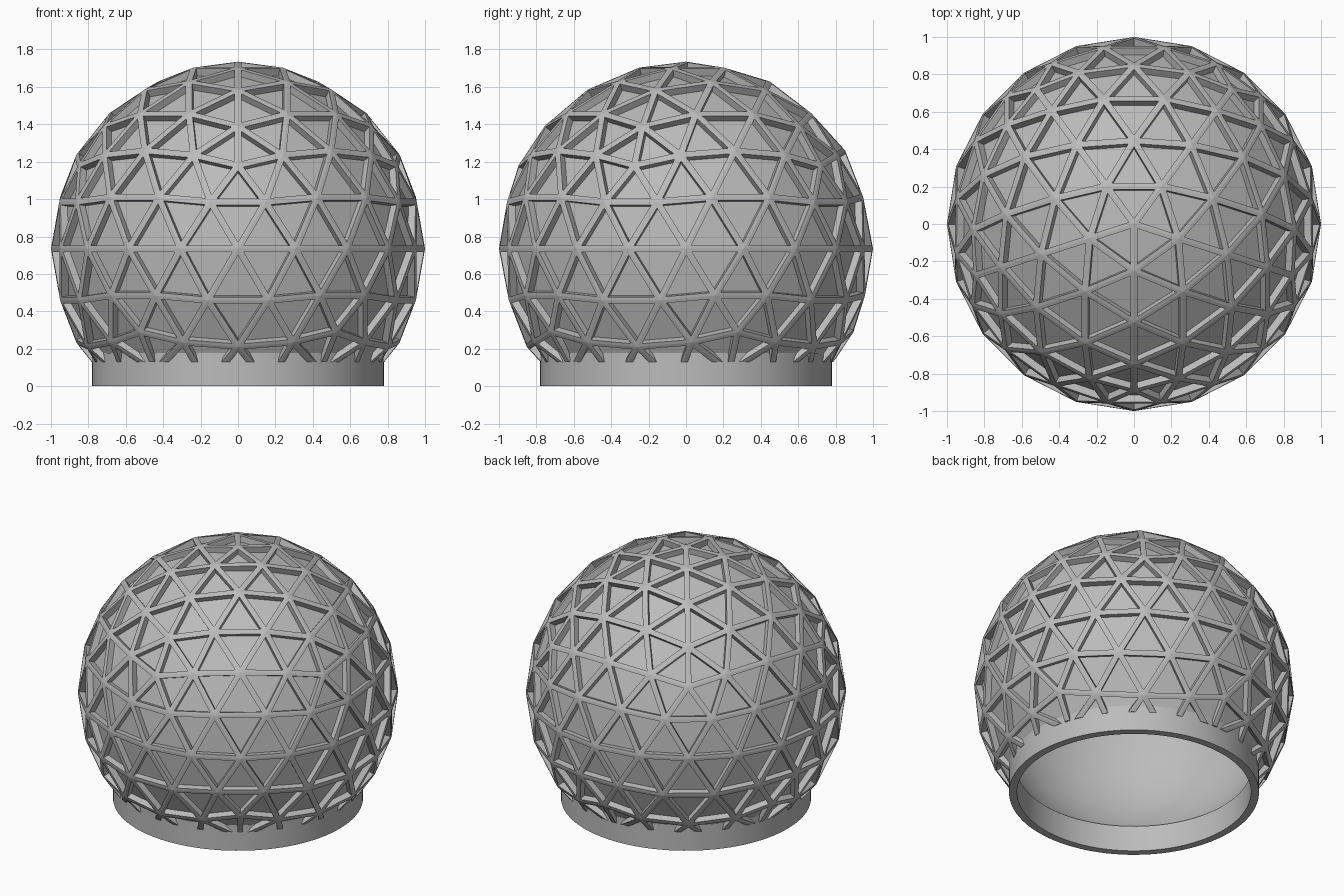
import bpy, bmesh, math
from mathutils import Vector

if "Cube" in bpy.data.objects:
    bpy.data.objects.remove(bpy.data.objects["Cube"])

CENTRE_Z = 0.735      # height of the sphere centre
FREQ = 4              # geodesic subdivisions per icosahedron edge
HALF_STRUT = 0.018    # half the strut width
DEPTH = 0.04          # panel recess below the struts
CUT_Z = 0.13          # height where the struts stop
RING_IN, RING_OUT = 0.73, 0.78

grey = bpy.data.materials.new("light_grey")
grey.diffuse_color = (0.5, 0.5, 0.5, 1)
grey.use_nodes = True
grey.node_tree.nodes["Principled BSDF"].inputs["Base Color"].default_value = grey.diffuse_color


def add_object(name, bm, smooth):
    mesh = bpy.data.meshes.new(name)
    bm.to_mesh(mesh)
    bm.free()
    mesh.materials.append(grey)
    obj = bpy.data.objects.new(name, mesh)
    bpy.context.collection.objects.link(obj)
    if smooth:
        bpy.ops.object.select_all(action='DESELECT')
        bpy.context.view_layer.objects.active = obj
        obj.select_set(True)
        bpy.ops.object.shade_smooth_by_angle(angle=math.radians(30))
    return obj


def lathe(name, profile, closed, steps=96):
    """Revolve (radius, z) points around the z axis."""
    bm = bmesh.new()
    verts = [bm.verts.new((r, 0, z)) for r, z in profile]
    edges = [bm.edges.new(p) for p in zip(verts, verts[1:])]
    if closed:
        edges.append(bm.edges.new((verts[-1], verts[0])))
    bmesh.ops.spin(bm, geom=verts + edges, cent=(0, 0, 0), axis=(0, 0, 1),
                   angle=2 * math.pi, steps=steps, use_duplicate=False)
    bmesh.ops.remove_doubles(bm, verts=bm.verts, dist=1e-4)
    bmesh.ops.recalc_face_normals(bm, faces=bm.faces)
    return bm


# Icosahedron standing on a vertex
def ico_point(deg, z):
    r = math.sqrt(1 - z * z)
    a = math.radians(deg)
    return Vector((r * math.cos(a), r * math.sin(a), z))


h = 1 / math.sqrt(5)
top, bottom = Vector((0, 0, 1)), Vector((0, 0, -1))
up = [ico_point(-90 + 72 * k, h) for k in range(5)]
low = [ico_point(-54 + 72 * k, -h) for k in range(5)]
tris = []
for k in range(5):
    n = (k + 1) % 5
    tris += [(top, up[k], up[n]), (up[k], low[k], up[n]),
             (up[n], low[k], low[n]), (low[k], bottom, low[n])]

# Geodesic sphere: split each triangle evenly, then push out to radius 1
bm = bmesh.new()
for a, b, c in tris:
    grid = {}
    for i in range(FREQ + 1):
        for j in range(FREQ + 1 - i):
            p = a + (b - a) * (i / FREQ) + (c - a) * (j / FREQ)
            grid[i, j] = bm.verts.new(p.normalized())
    for i in range(FREQ):
        for j in range(FREQ - i):
            bm.faces.new((grid[i, j], grid[i + 1, j], grid[i, j + 1]))
            if i + j < FREQ - 1:
                bm.faces.new((grid[i + 1, j], grid[i + 1, j + 1], grid[i, j + 1]))
bmesh.ops.remove_doubles(bm, verts=bm.verts, dist=1e-4)
bmesh.ops.recalc_face_normals(bm, faces=bm.faces)

# Struts and recessed panels: inset each triangle and sink its middle
panels = list(bm.faces)
bmesh.ops.inset_individual(bm, faces=panels, thickness=HALF_STRUT,
                           use_even_offset=True)
sunk = bmesh.ops.extrude_discrete_faces(bm, faces=panels)["faces"]
for f in sunk:
    f.normal_update()
    shift = f.normal * -DEPTH
    for v in f.verts:
        v.co += shift
bmesh.ops.translate(bm, verts=bm.verts, vec=(0, 0, CENTRE_Z))

# Trim the lower end level and close the strut ends in towards the ring
bmesh.ops.bisect_plane(bm, geom=bm.verts[:] + bm.edges[:] + bm.faces[:],
                       dist=1e-5, plane_co=(0, 0, CUT_Z), plane_no=(0, 0, -1),
                       clear_outer=True)


def to_radius(v, r):
    s = r / math.hypot(v.co.x, v.co.y)
    v.co.x *= s
    v.co.y *= s


rim = [e for e in bm.edges if e.is_boundary]
for v in {v for e in rim for v in e.verts}:
    if math.hypot(v.co.x, v.co.y) < 0.755:
        to_radius(v, 0.755)
cap = bmesh.ops.extrude_edge_only(bm, edges=rim)["geom"]
for v in cap:
    if isinstance(v, bmesh.types.BMVert):
        to_radius(v, 0.75)
bmesh.ops.recalc_face_normals(bm, faces=bm.faces)
add_object("geodesic_dome", bm, False)

# Base ring
ring = lathe("base_ring", [(RING_IN, 0), (RING_OUT, 0), (RING_OUT, 0.177),
                           (RING_IN, 0.177)], True)
add_object("base_ring", ring, True)

# Smooth hollow inside, facing inwards
R_IN = 0.925
start = -math.acos(RING_IN / R_IN)
arc = []
for i in range(33):
    t = start + (math.pi / 2 - start) * i / 32
    arc.append((R_IN * math.cos(t), CENTRE_Z + R_IN * math.sin(t)))
liner = lathe("inner_lining", arc, False)
for f in liner.faces:
    inward = f.calc_center_median() - Vector((0, 0, CENTRE_Z))
    if f.normal.dot(inward) > 0:
        f.normal_flip()
add_object("inner_lining", liner, True)
